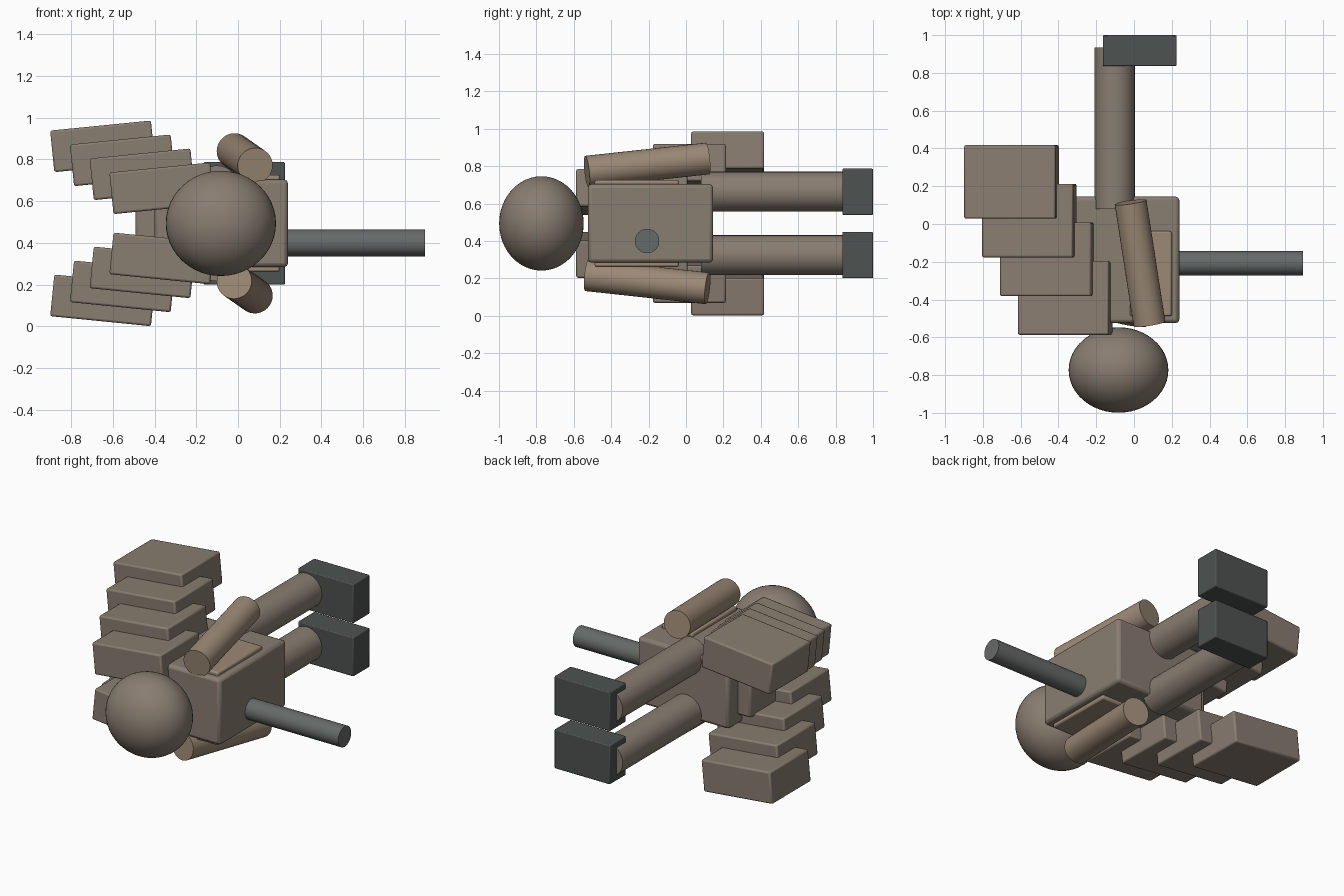
import bpy
from math import radians
from mathutils import Vector

if "Cube" in bpy.data.objects:
    bpy.data.objects.remove(bpy.data.objects["Cube"])

CZ = 0.494  # mirror plane height (left/right symmetry runs along z)


def material(name, rgb):
    m = bpy.data.materials.new(name)
    m.diffuse_color = (*rgb, 1)
    m.use_nodes = True
    m.node_tree.nodes["Principled BSDF"].inputs["Base Color"].default_value = m.diffuse_color
    return m


BROWN = material("brown", (0.25, 0.205, 0.165))
TAN = material("tan", (0.33, 0.25, 0.18))
STEEL = material("steel", (0.13, 0.145, 0.14))
DARK = material("dark", (0.075, 0.085, 0.08))


def finish(name, mat):
    ob = bpy.context.object
    ob.name = name
    ob.data.materials.append(mat)
    bpy.ops.object.shade_smooth_by_angle(angle=radians(40))
    return ob


def box(name, centre, size, mat, bevel=0.01, tilt=0.0):
    bpy.ops.mesh.primitive_cube_add(size=1, location=centre)
    ob = bpy.context.object
    ob.scale = size
    bpy.ops.object.transform_apply(location=False, rotation=False, scale=True)
    ob.rotation_euler.y = radians(tilt)
    mod = ob.modifiers.new("bevel", 'BEVEL')
    mod.width = bevel
    mod.segments = 2
    return finish(name, mat)


def rod(name, a, b, radius, mat):
    a, b = Vector(a), Vector(b)
    bpy.ops.mesh.primitive_cylinder_add(vertices=32, radius=radius, depth=(b - a).length,
                                        location=(a + b) / 2)
    bpy.context.object.rotation_euler = (b - a).to_track_quat('Z', 'Y').to_euler()
    return finish(name, mat)


# Torso, backpack and head
box("torso", (-0.08, -0.19, CZ), (0.64, 0.67, 0.42), BROWN, 0.02)
box("backpack", (-0.42, -0.19, CZ), (0.14, 0.48, 0.30), BROWN, 0.015)
bpy.ops.mesh.primitive_uv_sphere_add(segments=48, ring_count=24, radius=1, location=(-0.082, -0.773, CZ))
bpy.context.object.scale = (0.264, 0.226, 0.252)
finish("head", BROWN)

# Barrel sticking out of the chest
rod("chest_barrel", (0.1, -0.208, 0.4), (0.895, -0.208, 0.4), 0.065, STEEL)

for side, s in (("left", 1), ("right", -1)):
    # Side plates, legs and feet
    box(side + "_side_plate", (0.09, -0.263, CZ + s * 0.21), (0.22, 0.45, 0.045), TAN)
    rod(side + "_leg", (-0.103, 0.08, CZ + s * 0.17), (-0.103, 0.935, CZ + s * 0.17), 0.107, BROWN)
    box(side + "_foot", (0.03, 0.918, CZ + s * 0.169), (0.39, 0.164, 0.248), DARK, 0.006)

    # Arms swing in opposite directions
    rod(side + "_arm", (0.032 + s * 0.05, -0.53, CZ + s * 0.277),
        (0.032 - s * 0.05, 0.115, CZ + s * 0.347), 0.085, TAN)

    # Stepped wing of four tilted blocks
    for i in range(4):
        box(f"{side}_wing_block_{i + 1}",
            (-0.365 - 0.0945 * i, -0.392 + 0.205 * i, CZ + s * (0.168 + 0.067 * i)),
            (0.485, 0.39, 0.2), BROWN, 0.01, -5.7 * s)
